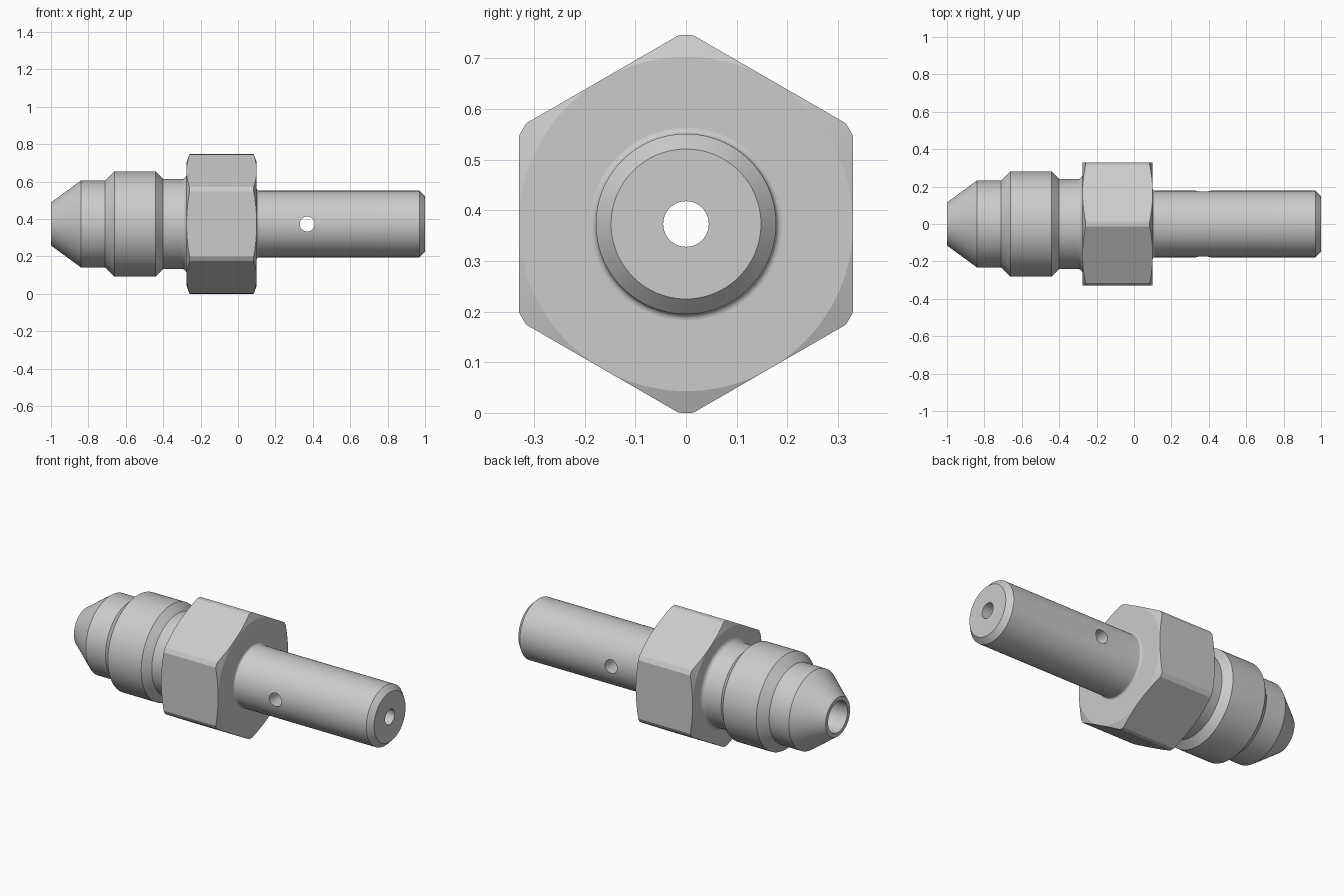
import bpy, bmesh, math
from mathutils import Matrix, Vector

AXIS_Z = 0.373          # height of the centre line
FLAT, CORNER = 0.33, 0.373   # hexagon half width across flats, and corner radius
HEX_START, HEX_END = -0.275, 0.10

if "Cube" in bpy.data.objects:
    bpy.data.objects.remove(bpy.data.objects["Cube"], do_unlink=True)

steel = bpy.data.materials.new("brushed grey steel")
steel.use_nodes = True
steel.diffuse_color = (0.6, 0.6, 0.6, 1)
steel.node_tree.nodes["Principled BSDF"].inputs["Base Color"].default_value = (0.6, 0.6, 0.6, 1)


def make_object(name, bm):
    bmesh.ops.recalc_face_normals(bm, faces=bm.faces)
    mesh = bpy.data.meshes.new(name)
    bm.to_mesh(mesh)
    bm.free()
    mesh.materials.append(steel)
    obj = bpy.data.objects.new(name, mesh)
    bpy.context.collection.objects.link(obj)
    return obj


def revolve(name, profile, steps=96):
    """Turn a closed (x, radius) profile about the centre line."""
    bm = bmesh.new()
    verts = [bm.verts.new((x, 0, AXIS_Z + r)) for x, r in profile]
    edges = [bm.edges.new((a, b)) for a, b in zip(verts, verts[1:] + verts[:1])]
    bmesh.ops.spin(bm, geom=verts + edges, cent=(0, 0, AXIS_Z), axis=(1, 0, 0),
                   angle=2 * math.pi, steps=steps, use_merge=True)
    bmesh.ops.remove_doubles(bm, verts=bm.verts, dist=1e-5)
    return make_object(name, bm)


def prism(name, sides, radius, length, centre, rotation):
    bm = bmesh.new()
    bmesh.ops.create_cone(bm, cap_ends=True, segments=sides, radius1=radius, radius2=radius,
                          depth=length, matrix=Matrix.Translation(Vector(centre)) @ rotation)
    return make_object(name, bm)


def boolean(obj, cutter, operation):
    cutter.hide_render = True
    mod = obj.modifiers.new("cut", "BOOLEAN")
    mod.operation, mod.object, mod.solver = operation, cutter, "EXACT"
    bpy.ops.object.select_all(action="DESELECT")
    bpy.context.view_layer.objects.active = obj
    obj.select_set(True)
    bpy.ops.object.modifier_apply(modifier=mod.name)
    bpy.data.objects.remove(cutter, do_unlink=True)


def smooth(obj):
    bpy.ops.object.select_all(action="DESELECT")
    bpy.context.view_layer.objects.active = obj
    obj.select_set(True)
    bpy.ops.object.shade_smooth_by_angle(angle=math.radians(20))


def fillet(cx, radius, base, start, end, steps=5):
    """Concave quarter round in the profile, rising from the given base radius."""
    angles = [math.radians(start + (end - start) * i / steps) for i in range(steps + 1)]
    return [(cx + radius * math.cos(a), base + radius + radius * math.sin(a)) for a in angles]


# Turned body: nose cone, thread collar, neck, shank and the stepped bore
outer = [(-1, 0.115), (-0.84, 0.232), (-0.71, 0.232), (-0.66, 0.282), (-0.44, 0.282), (-0.40, 0.24)]
outer += fillet(HEX_START - 0.025, 0.025, 0.24, -90, 0)
outer += fillet(HEX_END + 0.012, 0.012, 0.178, 180, 270)
outer += [(0.97, 0.178), (1, 0.148)]
bore = [(1, 0.045), (-0.10, 0.045), (-0.13, 0.092), (-1, 0.092)]
body = revolve("turned_body", outer + bore)

# Cross hole through the shank
drill = prism("cross_drill", 48, 0.04, 1, (0.37, 0, AXIS_Z), Matrix.Rotation(math.pi / 2, 4, "X"))
boolean(body, drill, "DIFFERENCE")
smooth(body)

# Hexagon collar with rounded corners and chamfered ends
hexagon = prism("hexagon_collar", 6, FLAT / math.cos(math.pi / 6), 1, (0, 0, AXIS_Z),
                Matrix.Rotation(math.pi / 2, 4, "Y"))
# Keep a corner of the hexagon pointing straight up
if max(v.co.y for v in hexagon.data.vertices) > FLAT + 0.01:
    turn = Matrix.Rotation(math.pi / 6, 4, "X")
    centre = Matrix.Translation((0, 0, AXIS_Z))
    hexagon.data.transform(centre @ turn @ centre.inverted())
chamfer = 0.016
blank = revolve("collar_blank", [
    (HEX_START, 0.15), (HEX_START, FLAT), (HEX_START + chamfer, CORNER),
    (HEX_END - chamfer, CORNER), (HEX_END, FLAT), (HEX_END, 0.15)], 120)
boolean(hexagon, blank, "INTERSECT")
smooth(hexagon)
